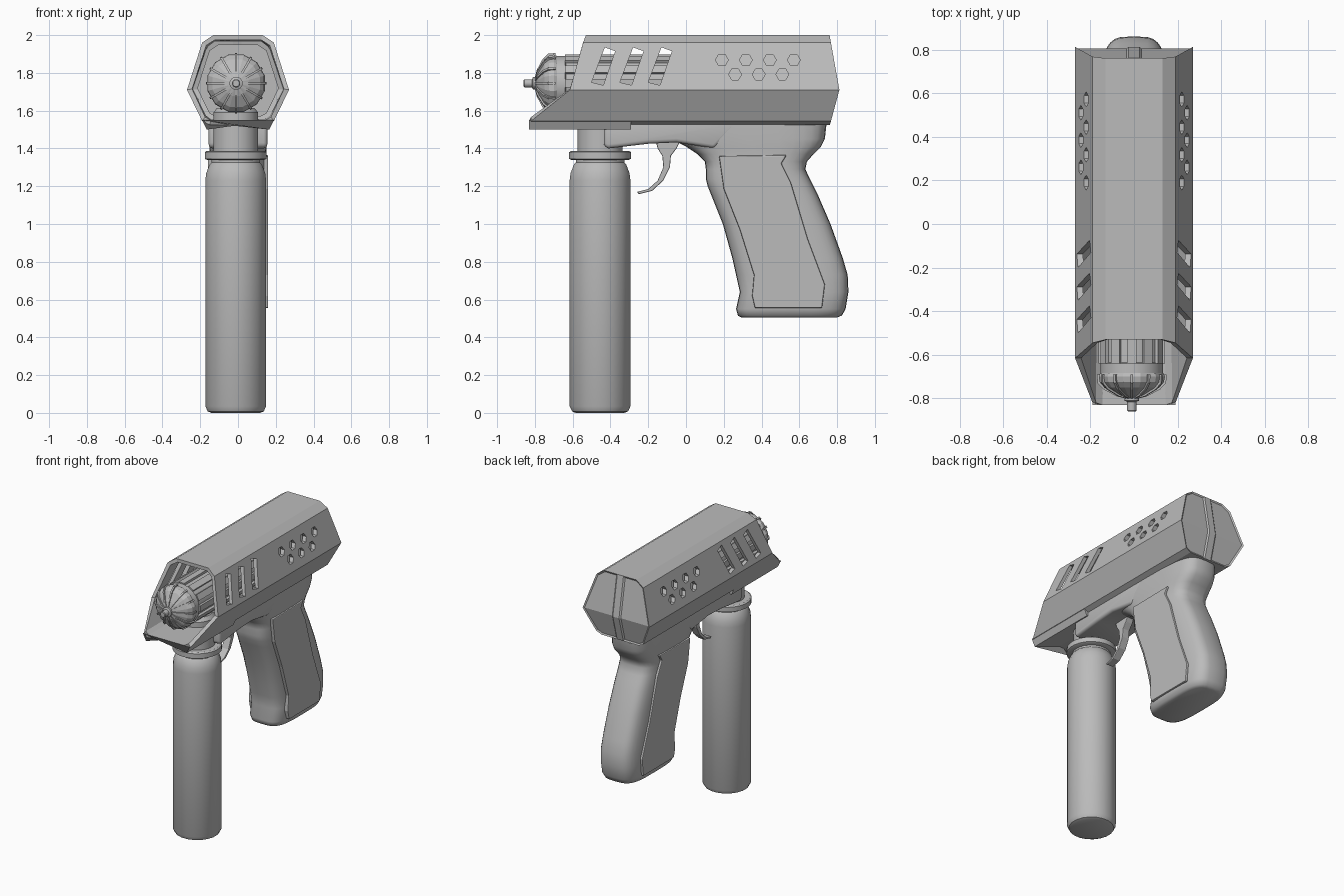
import bpy, bmesh, math
from mathutils import Matrix, Vector

cube = bpy.data.objects.get("Cube")
if cube:
    bpy.data.objects.remove(cube, do_unlink=True)

grey = bpy.data.materials.new("plain_grey")
grey.use_nodes = True
COLOUR = (0.5, 0.5, 0.5, 1)
grey.diffuse_color = COLOUR
grey.node_tree.nodes["Principled BSDF"].inputs["Base Color"].default_value = COLOUR


def finish(name, bm, smooth=None, bevel=0, segments=2):
    bmesh.ops.recalc_face_normals(bm, faces=bm.faces)
    mesh = bpy.data.meshes.new(name)
    bm.to_mesh(mesh)
    bm.free()
    mesh.materials.append(grey)
    ob = bpy.data.objects.new(name, mesh)
    bpy.context.collection.objects.link(ob)
    activate(ob)
    if bevel:
        mod = ob.modifiers.new("bevel", 'BEVEL')
        mod.width, mod.segments, mod.angle_limit = bevel, segments, math.radians(50)
        bpy.ops.object.modifier_apply(modifier=mod.name)
    if smooth:
        bpy.ops.object.shade_smooth_by_angle(angle=math.radians(smooth))
    return ob


def activate(ob):
    bpy.ops.object.select_all(action='DESELECT')
    ob.select_set(True)
    bpy.context.view_layer.objects.active = ob


def add_loft(bm, rings, caps=(True, True)):
    loops = [[bm.verts.new(p) for p in ring] for ring in rings]
    n = len(loops[0])
    for a, b in zip(loops, loops[1:]):
        for i in range(n):
            j = (i + 1) % n
            bm.faces.new((a[i], a[j], b[j], b[i]))
    for loop, cap in ((loops[0], caps[0]), (loops[-1], caps[1])):
        if cap:
            bm.faces.new(loop)
    return loops


def loft(name, rings, **kw):
    bm = bmesh.new()
    add_loft(bm, rings)
    return finish(name, bm, **kw)


def side_prism(name, outline, x0, x1, **kw):
    """Outline in (y, z), extruded along x."""
    return loft(name, [[(x, y, z) for y, z in outline] for x in (x0, x1)], **kw)


def lathe(name, profile, centre, sides, along_y=False, **kw):
    """Profile of (radius, position) turned about z or y."""
    rings = []
    for r, h in profile:
        ring = []
        for i in range(sides):
            a = 2 * math.pi * (i + 0.5) / sides
            u, v = r * math.cos(a), r * math.sin(a)
            ring.append(Vector(centre) + Vector((u, h, v) if along_y else (u, v, h)))
        rings.append(ring)
    return loft(name, rings, **kw)


# Hollow faceted body shell: half section (x, z, front y)
half = [(.025, 2, -.53), (.13, 2, -.53), (.19, 1.96, -.545), (.27, 1.71, -.615),
        (.19, 1.545, -.82), (.15, 1.525, -.83), (.025, 1.525, -.75)]
section = half + [(-x, z, y) for x, z, y in reversed(half)]


def back_y(z):
    return .812 - (.052 * (z - 1.71) / .29 if z > 1.71 else .05 * (1.71 - z) / .185)


bm = bmesh.new()
front, back = add_loft(bm, [[(x, y, z) for x, z, y in section],
                            [(x, back_y(z), z) for x, z, y in section]], (False, False))
ridge_l, ridge_r = (bm.verts.new((x, back_y(1.71), 1.71)) for x in (.025, -.025))
left = [bm.faces.new(back[0:4] + [ridge_l]), bm.faces.new(back[3:7] + [ridge_l])]
right = [bm.faces.new(back[10:14] + [ridge_r]), bm.faces.new(back[7:11] + [ridge_r])]
bm.faces.new((back[13], back[0], ridge_l, ridge_r))
bm.faces.new((back[6], back[7], ridge_r, ridge_l))
bmesh.ops.recalc_face_normals(bm, faces=bm.faces)
for panel in (left, right):
    bmesh.ops.inset_region(bm, faces=panel, thickness=.01, depth=-.008, use_even_offset=True)
shell = finish("body_shell", bm)
wall = shell.modifiers.new("wall", 'SOLIDIFY')
wall.thickness, wall.offset, wall.use_even_offset = .025, -1, True
bpy.ops.object.modifier_apply(modifier=wall.name)

# Slanted slots and hexagonal vents through both walls
bm = bmesh.new()
outlines = [[(y + .15 * i, z) for y, z in
             ((-.5, 1.75), (-.438, 1.735), (-.375, 1.915), (-.43, 1.935))] for i in range(3)]
vents = [(.19 + .127 * i, 1.868) for i in range(4)] + [(.26 + .125 * i, 1.792) for i in range(3)]
for cy, cz in vents:
    outlines.append([(cy + .034 * math.cos(k * math.pi / 3), cz + .034 * math.sin(k * math.pi / 3))
                     for k in range(6)])
for outline in outlines:
    add_loft(bm, [[(x, y, z) for y, z in outline] for x in (-.4, .4)])
cutter = finish("vent_cutter", bm)
cutter.hide_render = True
activate(shell)
cut = shell.modifiers.new("vents", 'BOOLEAN')
cut.operation, cut.object, cut.solver = 'DIFFERENCE', cutter, 'EXACT'
bpy.ops.object.modifier_apply(modifier=cut.name)
bpy.data.objects.remove(cutter, do_unlink=True)

# Core inside the rear of the shell
loft("inner_core", [[(x * .8, y, 1.75 + (z - 1.75) * .8) for x, z, _ in section] for y in (.1, .74)])

# Notched lip under the front of the body
lip = [(.19, 1.55, -.83), (.165, 1.5, -.83), (.02, 1.52, -.75),
       (-.02, 1.52, -.75), (-.165, 1.5, -.83), (-.19, 1.55, -.83)]
loft("front_lip", [[(x, y, z) for x, z, y in lip], [(x, -.29, z) for x, z, y in lip]])

# Nozzle and barrel along y
AXIS = (-.01, 0, 1.745)
lathe("barrel", [(.138, -.64), (.138, .15)], AXIS, 24, True, smooth=30)
lathe("barrel_ring", [(.13, -.69), (.145, -.683), (.145, -.64), (.13, -.63)], AXIS, 24, True, smooth=30)
lathe("nozzle_dome", [(.035, -.795), (.07, -.782), (.13, -.75), (.152, -.725), (.157, -.70), (.15, -.683)],
      AXIS, 12, True)
lathe("nozzle_tip", [(.018, -.86), (.022, -.855), (.022, -.815), (.035, -.81), (.035, -.78)],
      AXIS, 12, True, smooth=35)

SPOKES = 12
spoke = [(-.80, .03), (-.79, .07), (-.758, .13), (-.73, .157), (-.69, .16), (-.69, .13), (-.75, .03)]
rib = [(-.64, .13), (-.64, .152), (.1, .152), (.1, .13)]
for name, outline, width in (("nozzle_spokes", spoke, .006), ("barrel_ribs", rib, .022)):
    bm = bmesh.new()
    for i in range(SPOKES):
        turn = Matrix.Translation(AXIS) @ Matrix.Rotation(2 * math.pi * i / SPOKES, 4, 'Y')
        add_loft(bm, [[turn @ Vector((x, y, z)) for y, z in outline] for x in (-width, width)])
    finish(name, bm)

# Upright canister with collar and neck
BASE = (-.012, -.455, 0)
lathe("canister", [(.13, 0), (.15, .008), (.163, .035), (.163, 1.23), (.158, 1.27),
                   (.14, 1.315), (.13, 1.325), (.13, 1.35)], BASE, 20, smooth=35)
lathe("canister_collar", [(.15, 1.338), (.165, 1.345), (.165, 1.38), (.155, 1.387)], BASE, 24, smooth=35)
lathe("canister_neck", [(.12, 1.37), (.12, 1.59), (.1, 1.615)], BASE, 20, smooth=35)

# Frame under the body
side_prism("frame", [(-.435, 1.55), (-.435, 1.41), (-.41, 1.4), (-.2, 1.425), (-.05, 1.432),
                     (.15, 1.40), (.3, 1.55)], -.155, .155, bevel=.02, segments=3, smooth=40)

# Grip: rounded sections at each height (z, front y, back y, half width)
rows = [(.505, .295, .80, .115), (.515, .275, .825, .135), (.55, .265, .845, .148), (.64, .285, .86, .15),
        (.73, .265, .856, .15), (.82, .245, .83, .15), (1, .195, .765, .15), (1.15, .135, .7, .15),
        (1.2, .115, .675, .15), (1.24, .105, .655, .15), (1.29, .105, .632, .15), (1.33, .1, .64, .15),
        (1.37, .06, .675, .15), (1.41, 0, .715, .152), (1.45, -.08, .735, .155), (1.54, -.15, .745, .155)]


def soft(v):
    return math.copysign(abs(v) ** .55, v)


rings = []
for z, y0, y1, w in rows:
    angles = [2 * math.pi * i / 32 for i in range(32)]
    rings.append([(w * soft(math.sin(a)), (y0 + y1) / 2 + (y1 - y0) / 2 * soft(math.cos(a)), z)
                  for a in angles])
loft("grip", rings, smooth=50)

# Grip side panels
panel = [(.175, 1.36), (.533, 1.365), (.505, 1.32), (.555, 1.22), (.645, .92), (.735, .68), (.72, .555),
         (.365, .555), (.35, .62), (.36, .73), (.285, .97), (.2, 1.185)]
for name, side in (("left_grip_panel", 1), ("right_grip_panel", -1)):
    side_prism(name, panel, side * .1, side * .16, bevel=.006)

# Curved trigger
side_prism("trigger", [(-.16, 1.44), (-.15, 1.4), (-.125, 1.36), (-.12, 1.3), (-.15, 1.23), (-.2, 1.185),
                       (-.26, 1.17), (-.25, 1.158), (-.18, 1.175), (-.12, 1.23), (-.085, 1.3),
                       (-.08, 1.36), (-.05, 1.4), (-.03, 1.44)], -.028, .028, bevel=.005)
